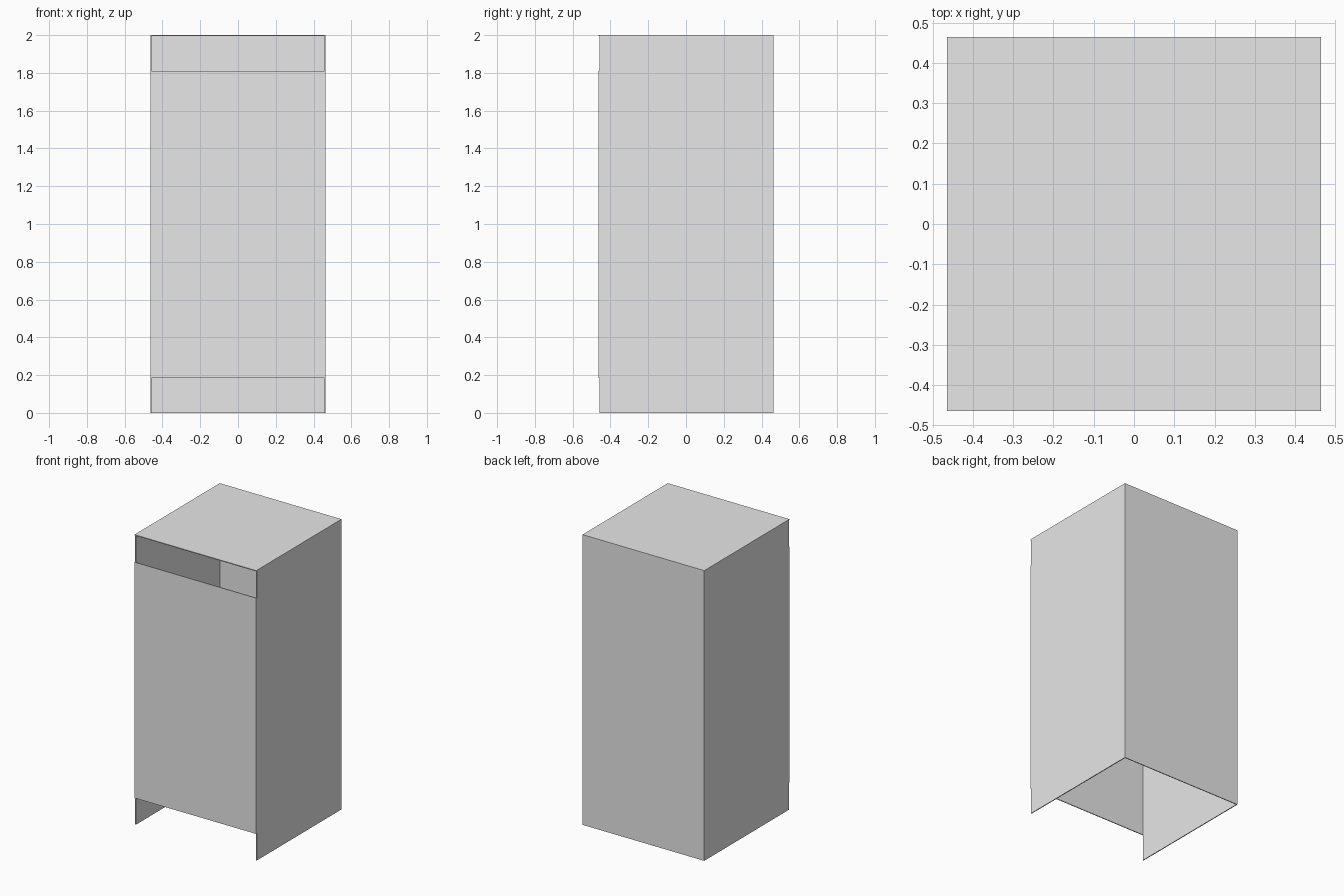
import bpy

# Remove the default cube
cube = bpy.data.objects.get("Cube")
if cube:
    bpy.data.objects.remove(cube, do_unlink=True)

# Single sheet colour
grey = bpy.data.materials.new("light_grey")
grey.use_nodes = True
grey.diffuse_color = (0.8, 0.8, 0.8, 1)
grey.node_tree.nodes["Principled BSDF"].inputs["Base Color"].default_value = (0.8, 0.8, 0.8, 1)

HALF = 0.464      # half width and half depth
HEIGHT = 2.0
T = 0.006         # sheet thickness
DOOR_LOW, DOOR_HIGH = 0.185, 1.81


def panel(name, low, high):
    """Box panel between two opposite corners."""
    centre = [(a + b) / 2 for a, b in zip(low, high)]
    size = [b - a for a, b in zip(low, high)]
    bpy.ops.mesh.primitive_cube_add(size=1, location=centre)
    ob = bpy.context.object
    ob.name = ob.data.name = name
    ob.scale = size
    bpy.ops.object.transform_apply(location=False, rotation=False, scale=True)
    ob.data.materials.append(grey)
    return ob


roof = HEIGHT - T
front = -HALF + T

# Thin top sheet reaching over the front panel
panel("top_panel", (-HALF, -HALF, roof), (HALF, HALF, HEIGHT))

# Side walls, stopping behind the front panel
panel("left_side", (HALF - T, front, 0), (HALF, HALF, roof))
panel("right_side", (-HALF, front, 0), (-HALF + T, HALF, roof))

# Back wall between the sides
panel("back_panel", (-HALF + T, HALF - T, 0), (HALF - T, HALF, roof))

# Front panel with open gaps above and below
panel("front_panel", (-HALF, -HALF, DOOR_LOW), (HALF, front, DOOR_HIGH))
